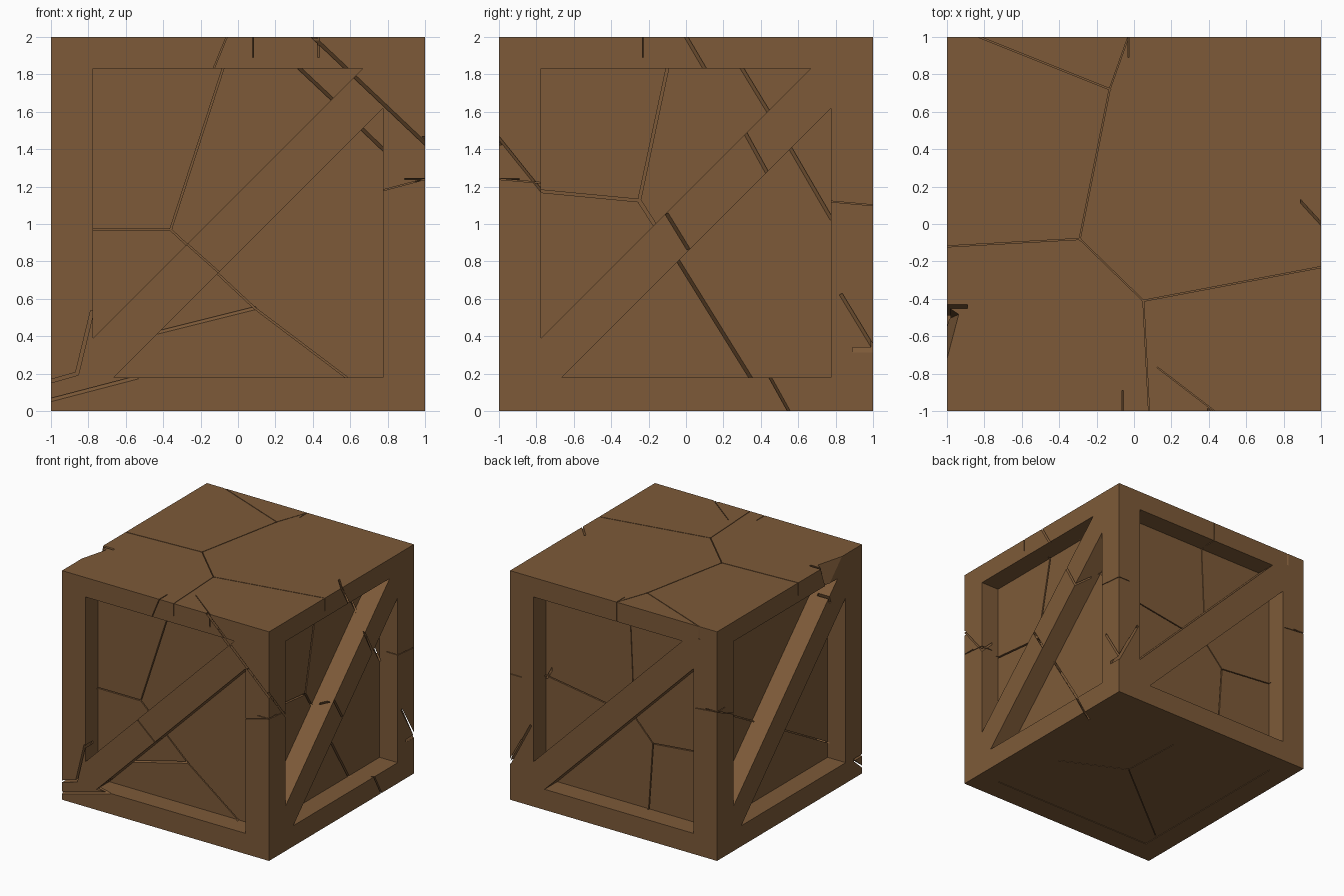
import bpy, bmesh
from mathutils import Vector, Matrix
from math import radians

if "Cube" in bpy.data.objects:
    bpy.data.objects.remove(bpy.data.objects["Cube"])

DEPTH = 0.175   # recess depth of the side panels


def make_object(name, bm):
    bmesh.ops.recalc_face_normals(bm, faces=bm.faces)
    me = bpy.data.meshes.new(name)
    bm.to_mesh(me)
    bm.free()
    ob = bpy.data.objects.new(name, me)
    bpy.context.collection.objects.link(ob)
    return ob


def volume(me):
    bm = bmesh.new()
    bm.from_mesh(me)
    v = bm.calc_volume()
    bm.free()
    return v


def cut(target, cutter):
    """Subtract the cutter, keeping the result only if it is sane."""
    cutter.hide_render = True
    mod = target.modifiers.new("cut", 'BOOLEAN')
    mod.operation = 'DIFFERENCE'
    mod.solver = 'EXACT'
    mod.object = cutter
    bpy.context.view_layer.update()
    dg = bpy.context.evaluated_depsgraph_get()
    new = bpy.data.meshes.new_from_object(target.evaluated_get(dg))
    target.modifiers.remove(mod)
    before, after = volume(target.data), volume(new)
    if 0.8 * before < after <= before + 1e-4:
        target.data = new
    bpy.data.objects.remove(cutter)


def place(face, u, v, d):
    """Face-local point: across, up, depth -> world."""
    if face == 'top':
        return Vector((u, v, 2 - d))
    if face == 'bottom':
        return Vector((u, v, d))
    k = ('front', 'right', 'back', 'left').index(face)
    return Matrix.Rotation(radians(90 * k), 3, 'Z') @ Vector((u, d - 1, v))


def prism(bm, face, pts, d0, d1):
    a = [bm.verts.new(place(face, u, v, d0)) for u, v in pts]
    b = [bm.verts.new(place(face, u, v, d1)) for u, v in pts]
    n = len(pts)
    bm.faces.new(a)
    bm.faces.new(b[::-1])
    for i in range(n):
        j = (i + 1) % n
        bm.faces.new((a[i], b[i], b[j], a[j]))


# solid crate block
bm = bmesh.new()
bmesh.ops.create_cube(bm, size=2, matrix=Matrix.Translation((0, 0, 1)))
crate = make_object("crate", bm)

# two triangular recesses per side, leaving frame and diagonal brace
bm = bmesh.new()
for face in ('front', 'right', 'back', 'left'):
    prism(bm, face, [(-.775, .39), (-.775, 1.83), (.665, 1.83)], -.1, DEPTH)
    prism(bm, face, [(-.665, .18), (.775, .18), (.775, 1.62)], -.1, DEPTH)
cut(crate, make_object("recess_cutter", bm))

# faint square inset underneath
bm = bmesh.new()
prism(bm, 'bottom', [(-.8, -.8), (.8, -.8), (.8, .8), (-.8, .8)], -.1, .005)
cut(crate, make_object("bottom_cutter", bm))

# chip missing from the top left edge
bm = bmesh.new()
for p in ((-1.02, -.42, 2.02), (-1.02, -.82, 2.02), (-.93, -.48, 2.02), (-1.02, -.52, 1.72)):
    bm.verts.new(p)
bmesh.ops.convex_hull(bm, input=bm.verts)
cut(crate, make_object("chip_cutter", bm))


def crack(face, start, pts, slant=(0, 0), width=.009, depth=.11):
    """Thin slit along a polyline, leaning sideways with depth."""
    s = Vector(slant)
    for p, q in zip(pts, pts[1:]):
        p, q = Vector(p), Vector(q)
        t = (q - p).normalized()
        n = Vector((-t.y, t.x)) * width / 2
        p, q = p - t * .006, q + t * .006
        bm = bmesh.new()
        rings = []
        for d in (-.02, depth):
            o = s * d
            rings.append([bm.verts.new(place(face, c.x, c.y, start + d))
                          for c in (p + n + o, q + n + o, q - n + o, p - n + o)])
        a, b = rings
        bm.faces.new(a)
        bm.faces.new(b[::-1])
        for i in range(4):
            j = (i + 1) % 4
            bm.faces.new((a[i], b[i], b[j], a[j]))
        cut(crate, make_object("crack_cutter", bm))


P = DEPTH
# top cracks
A, B, C = (-.29, -.08), (.05, -.41), (-.13, .72)
crack('top', 0, [(-1, -.12), A, B, (1, -.23)], width=.006)
crack('top', 0, [A, C, (-.83, 1)], width=.006)
crack('top', 0, [C, (-.03, 1)], width=.005)
crack('top', 0, [B, (.08, -1)], width=.005)
crack('top', 0, [(.13, -.77), (.43, -1)], width=.005)

# front cracks
crack('front', P, [(-.08, 1.83), (-.36, .97), (.09, .55), (.58, .18)])
crack('front', P, [(-.775, .97), (-.36, .97)])
crack('front', P, [(.09, .55), (-.43, .42)], (-.2, .9), .016)
crack('front', 0, [(-.06, 2), (-.13, 1.83)], width=.006)
crack('front', 0, [(-.28, .9), (-.1, .74)], width=.008)
lean = (-.62, -.65)
crack('front', 0, [(.4, 2), (.58, 1.83)], lean, .018)
crack('front', 0, [(.62, 1.79), (1, 1.43)], lean, .018)
crack('front', P, [(.33, 1.83), (.5, 1.67)], lean, .018)
crack('front', P, [(.66, 1.51), (.775, 1.4)], lean, .018)
crack('front', 0, [(-1, .06), (-.54, .18)], (-.2, .8), .018)
crack('front', 0, [(-1, .16), (-.86, .2), (-.78, .53)], width=.018)
crack('front', 0, [(.775, 1.18), (1, 1.24)], width=.005)

# right cracks
crack('right', P, [(-.775, 1.175), (-.25, 1.125), (-.1, 1.83)], width=.014)
crack('right', P, [(-.25, 1.125), (-.17, 1.0)], width=.018)
crack('right', 0, [(-1, 1.46), (-.775, 1.18)], (.46, .38), .014)
crack('right', 0, [(-1, 1.24), (-.775, 1.22)], width=.005)
lean = (-.45, -.27)
crack('right', 0, [(-.1, 1.05), (.01, .87)], lean, .018)
crack('right', P, [(-.04, .8), (.345, .18)], lean, .018)
crack('right', 0, [(.45, .18), (.55, 0)], lean, .014)
lean = (.8, .5)
crack('right', 0, [(0, 2), (.1, 1.83)], lean, .018)
crack('right', P, [(.3, 1.83), (.44, 1.6)], lean, .018)
crack('right', 0, [(.32, 1.48), (.43, 1.28)], lean, .018)
crack('right', P, [(.56, 1.4), (.775, 1.03)], lean, .018)
crack('right', 0, [(.83, .62), (1, .34)], lean, .018)
crack('right', 0, [(.775, 1.12), (1, 1.1)], width=.005)

# back cracks
crack('back', P, [(-.775, 1.08), (.08, .95), (.26, .76), (.22, .18)])
crack('back', P, [(.04, 1.83), (.08, .95)], width=.006)
crack('back', P, [(.26, .76), (.775, .81)], width=.008)
crack('back', 0, [(.03, 2), (.03, 1.83)], width=.006)
crack('back', 0, [(-1, .32), (-.8, .7)], width=.018)
crack('back', 0, [(.8, 1.28), (1, 1.3)], width=.005)

# left cracks
crack('left', 0, [(-1, 1.3), (-.775, 1.2)], width=.006)
crack('left', P, [(-.775, 1.18), (.775, .31)], width=.008)
crack('left', 0, [(.44, 2), (.56, 1.66)], width=.02)

# underside cracks
crack('bottom', 0, [(-.78, -.65), (.1, .05), (.08, .6)], width=.005)
crack('bottom', 0, [(.1, .05), (.64, -.21)], width=.005)

# wood colour
wood = bpy.data.materials.new("wood")
wood.diffuse_color = (.205, .102, .04, 1)
wood.use_nodes = True
wood.node_tree.nodes["Principled BSDF"].inputs["Base Color"].default_value = wood.diffuse_color
crate.data.materials.clear()
crate.data.materials.append(wood)
for poly in crate.data.polygons:
    poly.material_index = 0
    poly.use_smooth = False
